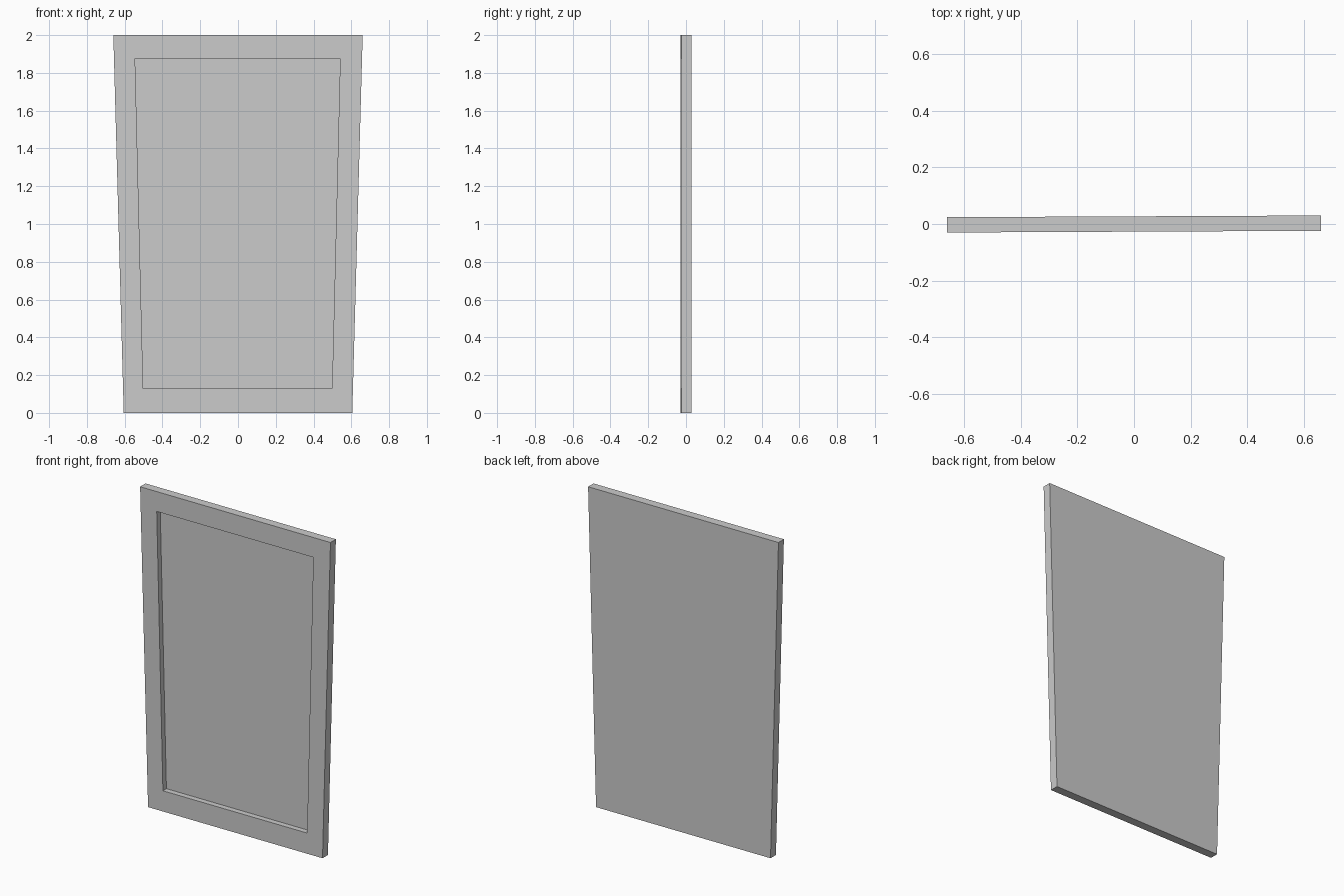
import bpy, bmesh

if "Cube" in bpy.data.objects:
    bpy.data.objects.remove(bpy.data.objects["Cube"])

TILT = 0.0045   # slight turn of the panel about z
HALF = 0.027    # half thickness
DEPTH = 0.035   # recess depth

# Trapezoid outlines (x, z)
outer = [(-0.605, 0.0), (0.605, 0.0), (0.66, 2.0), (-0.66, 2.0)]
inner = [(-0.502, 0.13), (0.498, 0.13), (0.541, 1.875), (-0.545, 1.875)]

bm = bmesh.new()


def ring(outline, y):
    return [bm.verts.new((x, y + x * TILT, z)) for x, z in outline]


# Loops from the back face round the edge, over the frame and into the recess
rings = [ring(outer, HALF), ring(outer, -HALF),
         ring(inner, -HALF), ring(inner, -HALF + DEPTH)]
for a, b in zip(rings, rings[1:]):
    for i in range(4):
        j = (i + 1) % 4
        bm.faces.new((a[i], a[j], b[j], b[i]))
# Back face and recessed panel
bm.faces.new(rings[0])
bm.faces.new(rings[-1])
bmesh.ops.recalc_face_normals(bm, faces=bm.faces)

mesh = bpy.data.meshes.new("framed_panel")
bm.to_mesh(mesh)
bm.free()
bpy.context.collection.objects.link(bpy.data.objects.new("framed_panel", mesh))
